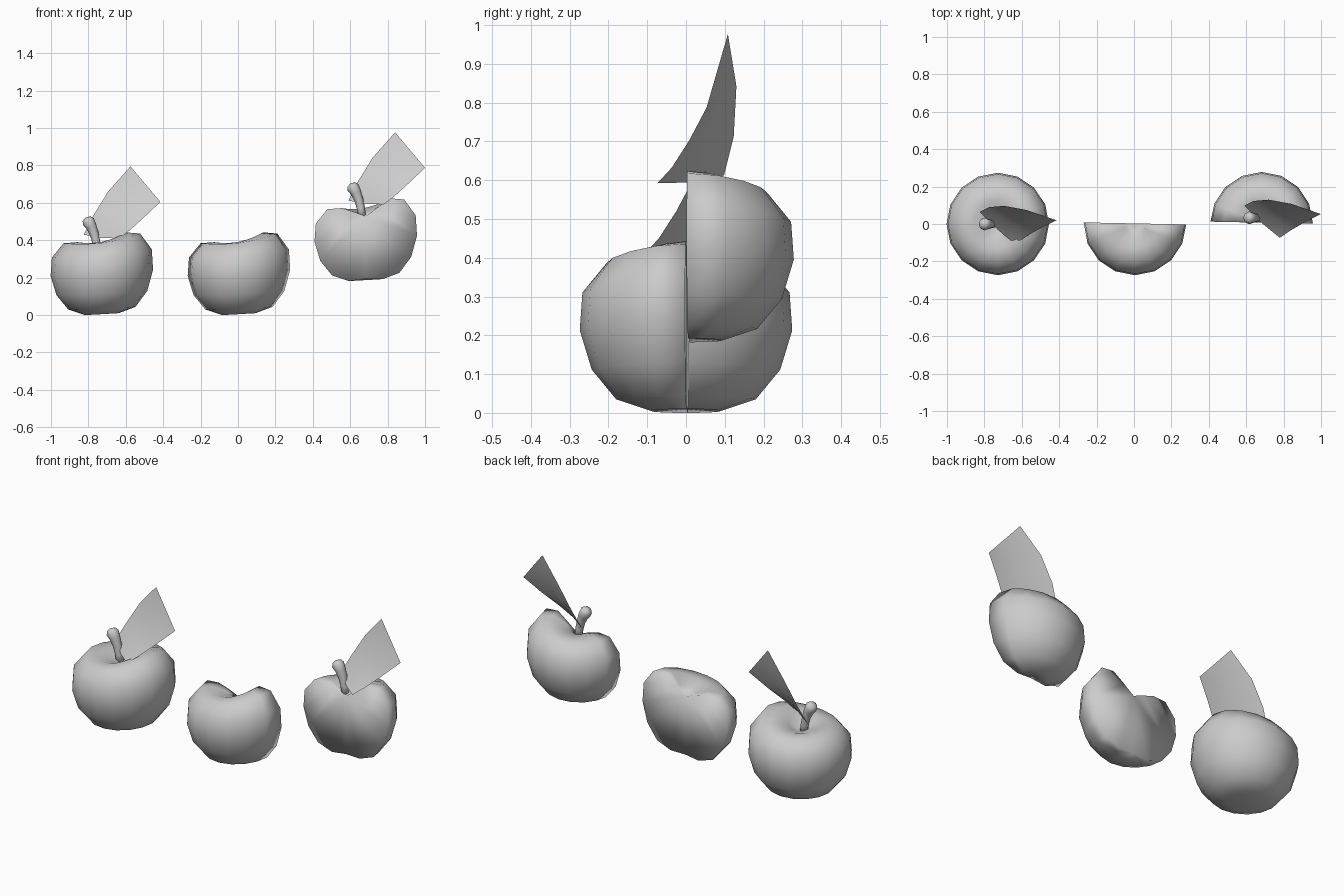
import bpy, bmesh, math
from mathutils import Vector

if "Cube" in bpy.data.objects:
    bpy.data.objects.remove(bpy.data.objects["Cube"])

SEG = 16
# apple profile: radius, height
PROFILE = [(0.09, 0.005), (0.18, 0.036), (0.243, 0.115), (0.274, 0.22),
           (0.267, 0.32), (0.205, 0.398), (0.13, 0.404), (0.06, 0.375)]


def finish(name, bm, loc):
    bmesh.ops.recalc_face_normals(bm, faces=bm.faces)
    me = bpy.data.meshes.new(name)
    bm.to_mesh(me)
    bm.free()
    me.shade_smooth()
    ob = bpy.data.objects.new(name, me)
    ob.location = loc
    bpy.context.collection.objects.link(ob)
    return ob


def loft(bm, rings, start, end):
    """Skin closed rings of points and close both ends with a fan."""
    rows = [[bm.verts.new(p) for p in ring] for ring in rings]
    n = len(rows[0])
    for a, b in zip(rows, rows[1:]):
        for i in range(n):
            j = (i + 1) % n
            bm.faces.new((a[i], a[j], b[j], b[i]))
    for row, tip in ((rows[0], start), (rows[-1], end)):
        v = bm.verts.new(tip)
        for i in range(n):
            bm.faces.new((row[i], row[(i + 1) % n], v))


def apple(name, loc, side=0):
    """Whole apple, or only the half on the given y side with a cut face."""
    bm = bmesh.new()
    rings = []
    for r, z in PROFILE:
        k = z / 0.4 * min(1, r / 0.13)
        ring = []
        for i in range(SEG):
            a = math.tau * i / SEG
            lift = k * (0.026 * math.cos(a) + 0.012 * math.cos(2 * a))
            ring.append((r * math.cos(a), r * math.sin(a), z + lift + 0.005 * math.cos(a) * (1 - z / 0.4)))
        rings.append(ring)
    loft(bm, rings, (0, 0, 0.012), (0, 0, 0.345))
    if side:
        gone = [f for f in bm.faces if f.calc_center_median().y * side < 0]
        bmesh.ops.delete(bm, geom=gone, context='FACES')
        rim = [e for e in bm.edges if e.is_boundary]
        for v in {v for e in rim for v in e.verts}:
            v.co.y = 0.003 - 0.02 * v.co.x
        cap = bmesh.ops.holes_fill(bm, edges=rim, sides=0)["faces"]
        bmesh.ops.triangulate(bm, faces=cap)
    return finish(name, bm, loc)


def stem(name, loc):
    path = [(-0.02, 0.345, 0.021), (-0.026, 0.39, 0.022), (-0.037, 0.435, 0.024),
            (-0.053, 0.475, 0.029), (-0.068, 0.5, 0.034), (-0.078, 0.516, 0.024)]
    rings = []
    for i, (x, z, r) in enumerate(path):
        p, q = path[max(i - 1, 0)], path[min(i + 1, len(path) - 1)]
        t = Vector((q[0] - p[0], 0, q[1] - p[1])).normalized()
        u = Vector((t.z, 0, -t.x))
        rings.append([Vector((x, 0, z)) + u * r * math.cos(math.tau * k / 8)
                      + Vector((0, r * math.sin(math.tau * k / 8), 0)) for k in range(8)])
    bm = bmesh.new()
    loft(bm, rings, (-0.02, 0, 0.34), (-0.082, 0, 0.522))
    return finish(name, bm, loc)


def leaf(name, loc):
    # two curved long edges, sheet spanned between them
    left = [(-0.093, 0.065, 0.43), (-0.043, 0.09, 0.53), (0.037, 0.097, 0.66), (0.157, 0.075, 0.795)]
    right = [(0.097, -0.107, 0.41), (0.15, -0.07, 0.45), (0.227, -0.025, 0.52), (0.317, 0.02, 0.605)]
    bm = bmesh.new()
    rows = []
    for i, (a, b) in enumerate(zip(left, right)):
        row = []
        for k in range(3):
            p = Vector(a).lerp(Vector(b), k / 2)
            if k == 1:
                p += Vector((0.004, -0.012, -0.008)) * (1 - i / 3)
            row.append(bm.verts.new(p))
        rows.append(row)
    for a, b in zip(rows, rows[1:]):
        for k in range(2):
            bm.faces.new((a[k], a[k + 1], b[k + 1], b[k]))
    return finish(name, bm, loc)


# whole apple, front half, raised back half
apple("whole_apple", (-0.728, 0, 0))
apple("front_half_apple", (0.005, 0, 0), -1)
apple("back_half_apple", (0.683, 0.004, 0.182), 1)

# stem and leaf on the whole apple and the back half
for label, loc in (("whole", (-0.732, 0, 0)), ("back_half", (0.683, 0.033, 0.182))):
    stem(label + "_stem", loc)
    leaf(label + "_leaf", loc)
